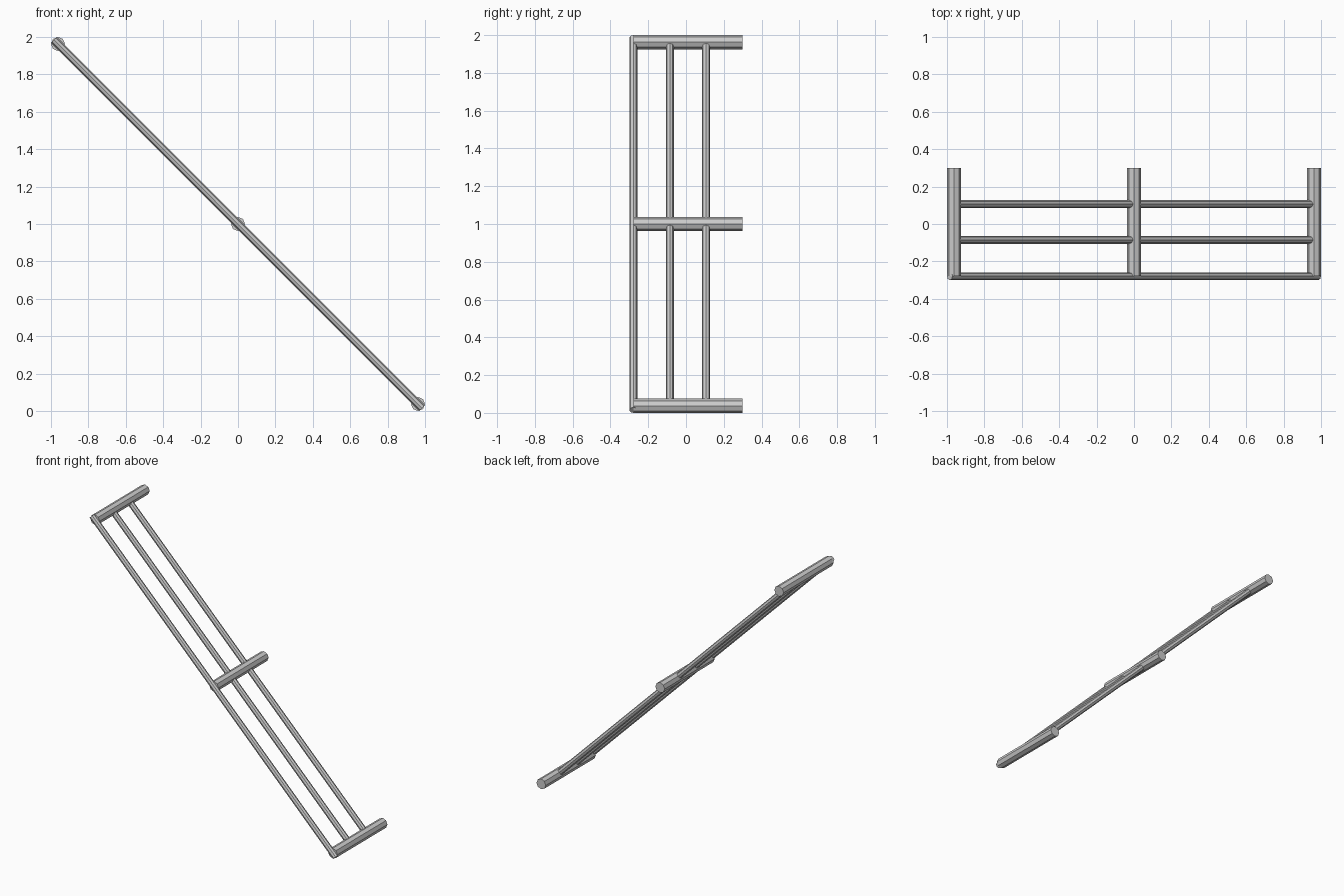
import bpy
from mathutils import Vector

if "Cube" in bpy.data.objects:
    bpy.data.objects.remove(bpy.data.objects["Cube"])

SIDES = 8


def bar(name, start, end, radius):
    """Flat-shaded low-poly round bar between two points."""
    a, b = Vector(start), Vector(end)
    axis = b - a
    bpy.ops.mesh.primitive_cylinder_add(vertices=SIDES, radius=radius, depth=axis.length)
    ob = bpy.context.object
    ob.name = name
    ob.rotation_mode = 'QUATERNION'
    ob.rotation_quaternion = axis.to_track_quat('Z', 'Y')
    ob.location = (a + b) / 2
    return ob


POST_R = 0.0375
RAIL_R = 0.021
OUT = 1 - POST_R      # outer post offset along the 45 degree slope

# Three thick posts lying along y, spaced down the slope
for name, t in (("upper_post", -OUT), ("middle_post", 0.0), ("lower_post", OUT)):
    bar(name, (t, -0.279, 1 - t), (t, 0.3, 1 - t), POST_R)

# Edge rail capping the post ends, reaching past the outer posts
e = 0.985
bar("hand_rail", (-e, -0.279, 1 + e), (e, -0.279, 1 - e), RAIL_R)

# Two inner rails running between the outer posts
for i, y in enumerate((-0.085, 0.106)):
    bar(f"inner_rail_{i + 1}", (-OUT, y, 1 + OUT), (OUT, y, 1 - OUT), RAIL_R)
